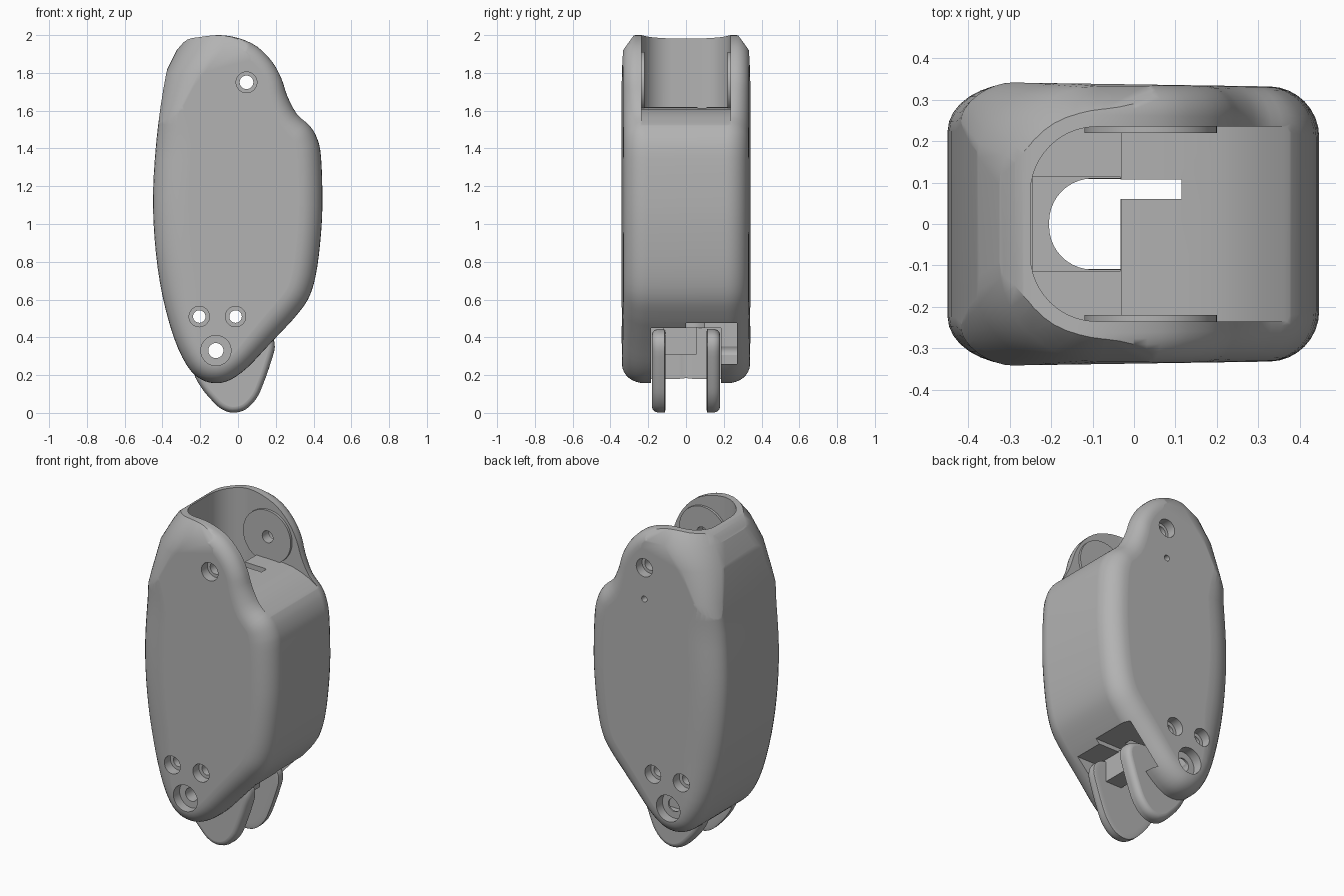
import bpy
import bmesh
from math import sin, cos, pi, radians
from mathutils import Vector

cube = bpy.data.objects.get("Cube")
if cube:
    bpy.data.objects.remove(cube, do_unlink=True)

grey = bpy.data.materials.new("plain_grey")
grey.use_nodes = True
colour = (0.45, 0.45, 0.45, 1)
grey.diffuse_color = colour
bsdf = next(n for n in grey.node_tree.nodes if n.type == 'BSDF_PRINCIPLED')
bsdf.inputs["Base Color"].default_value = colour
bsdf.inputs["Roughness"].default_value = 0.6


def finish(name, bm):
    bmesh.ops.recalc_face_normals(bm, faces=bm.faces[:])
    mesh = bpy.data.meshes.new(name)
    bm.to_mesh(mesh)
    bm.free()
    mesh.materials.append(grey)
    ob = bpy.data.objects.new(name, mesh)
    bpy.context.collection.objects.link(ob)
    return ob


def loft(name, rings):
    """Closed solid through rings of equal point counts."""
    bm = bmesh.new()
    loops = [[bm.verts.new(p) for p in ring] for ring in rings]
    n = len(loops[0])
    for a, b in zip(loops, loops[1:]):
        for i in range(n):
            j = (i + 1) % n
            bm.faces.new((a[i], a[j], b[j], b[i]))
    bm.faces.new(loops[0])
    bm.faces.new(loops[-1])
    return finish(name, bm)


def spline(pts, steps=3):
    """Closed smooth curve through the points."""
    p = [Vector(q) for q in pts]
    n, out = len(p), []
    for i in range(n):
        a, b, c, d = p[i - 1], p[i], p[(i + 1) % n], p[(i + 2) % n]
        for k in range(steps):
            t = k / steps
            out.append(0.5 * (2 * b + (c - a) * t + (2 * a - 5 * b + 4 * c - d) * t * t
                              + (3 * b - a - 3 * c + d) * t ** 3))
    return out


def pillow(name, outline, low, high, rounding, steps=8, lean=0.0):
    """Side outline (clockwise) widened from low to high along y.
    rounding gives the rim's inset, and its drop on the low and high faces."""
    n = len(outline)
    inward = []
    for i in range(n):
        t = (outline[(i + 1) % n] - outline[i - 1]).normalized()
        inward.append(Vector((t.y, -t.x)))
    rims = [(1 - cos(a), 1 - sin(a)) for a in (k * pi / 2 / steps for k in range(steps + 1))]
    rims.append((1.06, 0))
    section = [(-1, i, d) for i, d in reversed(rims)] + [(1, i, d) for i, d in rims]
    rings = []
    for sign, inset, drop in section:
        ring = []
        for p, m in zip(outline, inward):
            r, drop_low, drop_high = rounding(p.x, p.y)
            q = p + m * r * inset
            y = high - drop_high * drop if sign > 0 else low + drop_low * drop
            ring.append((q.x, y - sign * lean * q.x, q.y))
        rings.append(ring)
    return loft(name, rings)


def prism(name, pts, lo, hi, axis='y'):
    """Polygon extruded along y or z."""
    if axis == 'y':
        return loft(name, [[(u, w, v) for u, v in pts] for w in (lo, hi)])
    return loft(name, [[(u, v, w) for u, v in pts] for w in (lo, hi)])


def box(name, x0, x1, y0, y1, z0, z1):
    return prism(name, [(x0, z0), (x1, z0), (x1, z1), (x0, z1)], y0, y1)


def disc(name, x, z, r, y0, y1, sides=40):
    ring = [(x + r * cos(2 * pi * k / sides), z + r * sin(2 * pi * k / sides)) for k in range(sides)]
    return prism(name, ring, y0, y1)


def plan(left, half, r, right=.6, steps=10):
    """Plan outline with two rounded corners on its left side."""
    turn = [k * pi / 2 / steps for k in range(steps + 1)]
    return ([(right, half)] + [(left + r - r * sin(a), half - r + r * cos(a)) for a in turn]
            + [(left + r - r * cos(a), r - half - r * sin(a)) for a in turn] + [(right, -half)])


def activate(ob):
    bpy.ops.object.select_all(action='DESELECT')
    ob.select_set(True)
    bpy.context.view_layer.objects.active = ob


def cut(ob, cutter, operation='DIFFERENCE'):
    cutter.hide_render = True
    mod = ob.modifiers.new("cut", 'BOOLEAN')
    mod.operation = operation
    mod.solver = 'EXACT'
    mod.object = cutter
    activate(ob)
    bpy.ops.object.modifier_apply(modifier=mod.name)


def ramp(t):
    t = min(1, max(0, t))
    return t * t * (3 - 2 * t)


def housing_rounding(x, z):
    top, left = ramp((z - 1.4) / .4), ramp((-.1 - x) / .2)
    middle = ramp((z - .3) / .4) * (1 - top)
    drop = 0.12 - 0.045 * top
    return 0.12 - 0.045 * top + 0.06 * left * middle - 0.02 * ramp((.5 - z) / .3), drop, drop


# Housing
side = [(-.27, 1.975), (-.2, 1.99), (-.1, 2), (0, 1.985), (.1, 1.94), (.18, 1.86), (.23, 1.77),
        (.26, 1.68), (.31, 1.585), (.38, 1.52), (.42, 1.45), (.44, 1.35), (.447, 1.1), (.435, .9),
        (.41, .72), (.37, .6), (.3, .505), (.24, .44), (.15, .345), (.05, .24), (-.04, .175),
        (-.12, .157), (-.2, .18), (-.27, .25), (-.34, .4), (-.4, .62), (-.435, .85), (-.45, 1.1),
        (-.44, 1.35), (-.41, 1.62), (-.365, 1.86), (-.32, 1.925)]
housing = pillow("housing", spline(side), -.337, .337, housing_rounding, lean=0.015)

# Tapered, chamfered top rim with broad rear corners
rim = loft("rim_envelope", [[(x, y, z) for x, y in plan(left, half, r)] for z, left, half, r in
                            ((-.2, -.8, .5, .1), (1.3, -.47, .36, .1), (1.62, -.415, .346, .16),
                             (1.8, -.385, .34, .21), (1.92, -.325, .333, .24),
                             (2.005, -.27, .272, .2))])
cut(housing, rim, 'INTERSECT')

# Top mouth, curved roof and rear shaft
mouth = prism("mouth_cutter", plan(-.25, .235, .16), .75, 2.2, axis='z')
roof = prism("roof_cutter",
             [(-.03, .6), (-.03, 1.62), (.1, 1.617), (.2, 1.605), (.26, 1.587), (.31, 1.565),
              (.36, 1.535), (.44, 1.48), (.7, 1.35), (.7, .6)], -.4, .4)
cut(mouth, roof)
# Round-ended channel down through the floor
channel = prism("channel_cutter", plan(-.205, .11, .105, right=-.032), -.2, 1, axis='z')
channel_top = box("channel_top_cutter", -.245, -.032, -.114, .114, .6, 1)
slot = box("slot_cutter", -.1, .115, .06, .108, .2, 1.8)
# Opening in the sloping underside
opening = box("opening_cutter", -.2, .6, -.185, .185, -.2, .45)
opening_side = box("opening_side_cutter", -.15, .6, 0, .27, .26, .475)
cutters = [mouth, channel, channel_top, slot, opening, opening_side]
for cutter in cutters:
    cut(housing, cutter)
cutters += [rim, roof]

# Pivot bosses inside the top flanges
bosses = [disc(name, .04, 1.75, .16, *span, sides=64) for name, span in
          (("front_pivot_boss", (-.25, -.22)), ("back_pivot_boss", (.22, .25)))]

# Lower lever: two cheeks, rounded on their outer faces, joined by a web
arm = spline([(-.16, .42), (-.08, .44), (.02, .445), (.11, .44), (.175, .41), (.195, .35),
              (.173, .265), (.138, .165), (.1, .08), (.04, .018), (-.03, .001), (-.09, .022),
              (-.14, .068), (-.195, .135), (-.235, .22), (-.22, .34)])
cheeks = [pillow("front_cheek", arm, -.18, -.109, lambda x, z: (.03, .04, .004), steps=5),
          pillow("back_cheek", arm, .109, .18, lambda x, z: (.03, .004, .04), steps=5)]
web = box("lever_web", .0, .11, -.12, .055, .31, .455)

# Screw holes with counterbores on both faces
for x, z, bore, head in ((.045, 1.75, .036, .055), (-.205, .51, .033, .054),
                         (-.013, .51, .033, .054), (-.117, .33, .04, .08)):
    hole = disc("hole_cutter", x, z, bore, -.6, .6)
    front = disc("front_head_cutter", x, z, head, -.6, -.28)
    back = disc("back_head_cutter", x, z, head, .28, .6)
    for tool in (hole, front, back):
        cut(housing, tool)
    for part in (bosses if z > 1 else cheeks if z < .5 else []):
        cut(part, hole)
    cutters += [hole, front, back]
pin_hole = disc("pin_hole_cutter", .045, 1.56, .018, .24, .6)
cut(housing, pin_hole)
cutters.append(pin_hole)

for cutter in cutters:
    bpy.data.objects.remove(cutter, do_unlink=True)

# Smooth shading with crisp edges
for ob in [housing, web] + cheeks + bosses:
    activate(ob)
    bpy.ops.object.shade_smooth_by_angle(angle=radians(30))
    mod = ob.modifiers.new("even_shading", 'WEIGHTED_NORMAL')
    mod.keep_sharp = True
